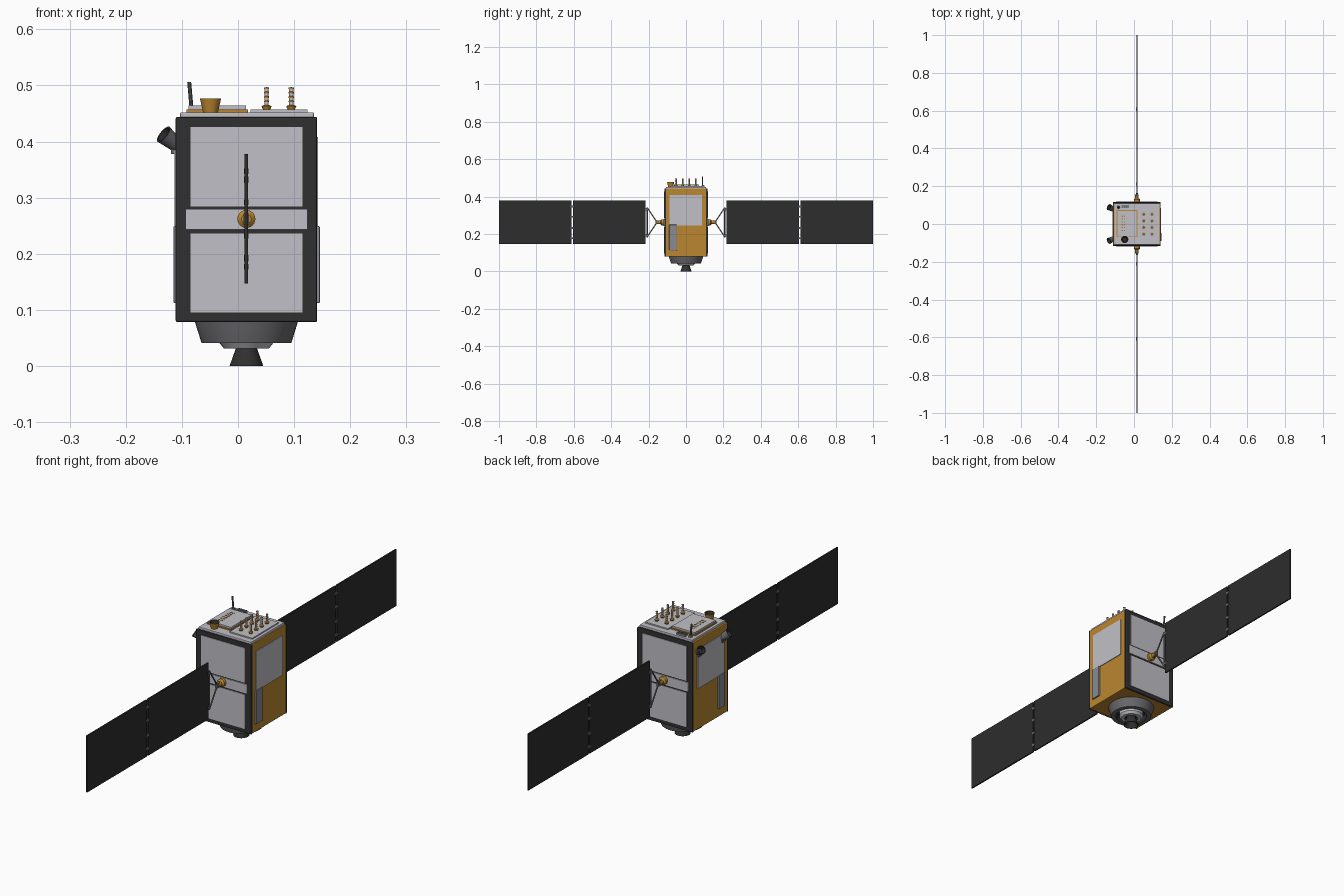
import bpy, bmesh, math
from mathutils import Vector

cube = bpy.data.objects.get("Cube")
if cube:
    bpy.data.objects.remove(cube, do_unlink=True)


def material(name, r, g, b):
    m = bpy.data.materials.new(name)
    m.use_nodes = True
    m.diffuse_color = (r, g, b, 1)
    m.node_tree.nodes["Principled BSDF"].inputs["Base Color"].default_value = (r, g, b, 1)
    return m


GOLD = material("gold foil", 0.50, 0.24, 0.03)
LIGHT = material("light grey", 0.53, 0.53, 0.57)
MID = material("mid grey", 0.25, 0.26, 0.29)
STEEL = material("steel grey", 0.14, 0.14, 0.15)
DARK = material("charcoal", 0.03, 0.03, 0.03)
SOLAR = material("solar black", 0.026, 0.026, 0.027)

CX = 0.015      # body axis
HUB_Z = 0.262   # wing axis height


def finish(name, bm, mats):
    bmesh.ops.recalc_face_normals(bm, faces=bm.faces)
    mesh = bpy.data.meshes.new(name)
    bm.to_mesh(mesh)
    bm.free()
    for m in mats:
        mesh.materials.append(m)
    ob = bpy.data.objects.new(name, mesh)
    bpy.context.collection.objects.link(ob)
    return ob


def box(name, xs, ys, zs, mat, bevel=0):
    """Box from its limits on each axis, with optional rounded edges."""
    bm = bmesh.new()
    bmesh.ops.create_cube(bm, size=1)
    lims = [sorted(xs), sorted(ys), sorted(zs)]
    for v in bm.verts:
        v.co = Vector([lo + (c + 0.5) * (hi - lo) for c, (lo, hi) in zip(v.co, lims)])
    if bevel:
        bmesh.ops.bevel(bm, geom=bm.edges[:], offset=bevel, segments=2,
                        profile=0.5, affect='EDGES')
    return finish(name, bm, [mat])


def lathe(name, profile, mats, loc, axis=(0, 0, 1), n=32):
    """Turn (radius, height) points about an axis; one material per segment."""
    bm = bmesh.new()
    rings = []
    for r, z in profile:
        if r == 0:
            rings.append([bm.verts.new((0, 0, z))] * n)
        else:
            rings.append([bm.verts.new((r * math.cos(i * math.tau / n),
                                        r * math.sin(i * math.tau / n), z)) for i in range(n)])
    slots = list(dict.fromkeys(mats))
    for k, (a, b) in enumerate(zip(rings, rings[1:])):
        for i in range(n):
            j = (i + 1) % n
            quad = list(dict.fromkeys((a[i], a[j], b[j], b[i])))
            f = bm.faces.new(quad)
            f.material_index = slots.index(mats[k % len(mats)])
    ob = finish(name, bm, slots)
    ob.location = loc
    ob.rotation_mode = 'QUATERNION'
    ob.rotation_quaternion = Vector((0, 0, 1)).rotation_difference(Vector(axis))
    bpy.ops.object.select_all(action='DESELECT')
    ob.select_set(True)
    bpy.context.view_layer.objects.active = ob
    bpy.ops.object.shade_smooth_by_angle(angle=math.radians(35))
    return ob


def rod(name, a, b, r, mat, n=10):
    d = Vector(b) - Vector(a)
    return lathe(name, [(0, 0), (r, 0), (r, d.length), (0, d.length)], [mat], a, d, n)


# Body
box("body", (-0.11, 0.14), (-0.112, 0.112), (0.079, 0.443), GOLD, 0.003)

# Framed front and back walls with radiators, and the solar wings
for s, side in ((-1, "front"), (1, "back")):
    box(side + "_frame", (-0.111, 0.141), (s * 0.107, s * 0.116), (0.078, 0.444), DARK, 0.003)
    box(side + "_upper_radiator", (-0.085, 0.115), (s * 0.114, s * 0.118), (0.284, 0.426), LIGHT)
    box(side + "_lower_radiator", (-0.085, 0.115), (s * 0.114, s * 0.118), (0.095, 0.236), LIGHT)
    box(side + "_band", (-0.094, 0.124), (s * 0.114, s * 0.12), (0.243, 0.28), LIGHT)

    # Wing drive and yoke
    lathe(side + "_wing_drive",
          [(0, 0), (0.016, 0), (0.016, 0.012), (0.009, 0.018), (0.009, 0.036), (0, 0.036)],
          [GOLD], (CX, s * 0.119, HUB_Z), (0, s, 0), 24)
    box(side + "_yoke_block", (CX - 0.005, CX + 0.005), (s * 0.145, s * 0.163),
        (HUB_Z - 0.01, HUB_Z + 0.01), STEEL)
    for t in (-1, 1):
        rod(side + "_yoke_strut", (CX, s * 0.155, HUB_Z), (CX, s * 0.207, HUB_Z + t * 0.078),
            0.003, STEEL)
        box(side + "_yoke_hinge", (CX - 0.004, CX + 0.004), (s * 0.204, s * 0.219),
            (HUB_Z + t * 0.07 - 0.006, HUB_Z + t * 0.07 + 0.006), STEEL)
    rod(side + "_yoke_bar", (CX, s * 0.207, HUB_Z - 0.08), (CX, s * 0.207, HUB_Z + 0.08),
        0.003, STEEL)

    # Solar panels joined by hinges
    for y0, y1 in ((0.216, 0.605), (0.613, 1.0)):
        box(side + "_solar_panel", (CX - 0.003, CX + 0.003), (s * y0, s * y1),
            (0.147, 0.378), SOLAR)
    for dz in (-0.085, -0.03, 0.03, 0.085):
        box(side + "_panel_hinge", (CX - 0.004, CX + 0.004), (s * 0.601, s * 0.617),
            (HUB_Z + dz - 0.005, HUB_Z + dz + 0.005), STEEL)

# Side radiators and equipment covers
box("left_radiator", (0.138, 0.143), (-0.087, 0.085), (0.246, 0.408), LIGHT)
box("left_cover", (0.138, 0.146), (-0.09, -0.048), (0.112, 0.249), MID, 0.002)
box("right_radiator", (-0.113, -0.108), (-0.087, 0.085), (0.246, 0.408), LIGHT)
box("right_cover", (-0.115, -0.108), (-0.09, -0.048), (0.112, 0.249), MID, 0.002)

# Star trackers on the right wall
for s in (-1, 1):
    d = Vector((-0.72, s * 0.36, 0.58)).normalized()
    base = Vector((-0.108, s * 0.077, 0.393))
    lathe("star_tracker",
          [(0, 0), (0.013, 0), (0.017, 0.034), (0.014, 0.034), (0.011, 0.014), (0, 0.014)],
          [STEEL, STEEL, DARK, DARK, DARK], base, d, 24)
    box("tracker_bracket", (-0.119, -0.108), (s * 0.067, s * 0.087), (0.378, 0.402), STEEL)

# Roof deck and its raised plates
box("roof_deck", (-0.103, 0.135), (-0.108, 0.108), (0.441, 0.452), LIGHT, 0.002)
box("antenna_plate", (0.022, 0.124), (-0.085, 0.085), (0.451, 0.457), LIGHT)
box("foil_skirt", (-0.092, 0.018), (-0.069, 0.073), (0.451, 0.457), GOLD)
box("equipment_lid", (-0.088, 0.014), (-0.065, 0.069), (0.456, 0.464), LIGHT)
for i in range(6):
    for x in (-0.062, -0.05):
        y = -0.034 + i * 0.015
        box("lid_mark", (x - 0.003, x + 0.003), (y - 0.003, y + 0.003), (0.463, 0.4655), GOLD)

# Ribbed helical antennas in two rows
for x in (0.051, 0.095):
    for i in range(4):
        profile = [(0, 0), (0.006, 0), (0.009, 0.007), (0.0045, 0.009)]
        mats = [GOLD, GOLD, GOLD]
        for k in range(4):
            z = 0.009 + k * 0.008
            profile += [(0.0038, z), (0.0038, z + 0.005), (0.0046, z + 0.005), (0.0046, z + 0.007)]
            mats += [GOLD, LIGHT, GOLD, GOLD]
        profile += [(0, 0.041)]
        mats += [LIGHT]
        lathe("helix_antenna", profile, mats, (x, -0.053 + i * 0.035, 0.456), n=14)

# Horn, whip antenna and connector block
lathe("horn_antenna",
      [(0, 0), (0.013, 0), (0.019, 0.026), (0.017, 0.026), (0.011, 0.006), (0, 0.006)],
      [GOLD, GOLD, GOLD, DARK, DARK], (-0.049, -0.082, 0.451))
rod("whip_antenna", (-0.082, 0.088, 0.45), (-0.087, 0.088, 0.506), 0.0035, STEEL)
lathe("whip_base", [(0, 0), (0.008, 0), (0.006, 0.008), (0, 0.008)], [STEEL],
      (-0.082, 0.088, 0.451), n=16)
box("connector_block", (-0.066, -0.026), (0.084, 0.1), (0.451, 0.459), MID)
for i in range(4):
    x = -0.061 + i * 0.01
    box("connector_slot", (x - 0.003, x + 0.003), (0.087, 0.097), (0.458, 0.461), STEEL)

# Launch adapter ring with a dark hollow, and the engine
lathe("launch_adapter",
      [(0, 0.081), (0.092, 0.081), (0.091, 0.076), (0.08, 0.041), (0.062, 0.041),
       (0.062, 0.066), (0, 0.066)],
      [STEEL, STEEL, STEEL, STEEL, DARK, DARK], (CX, 0, 0), n=48)
lathe("engine_mount",
      [(0, 0.067), (0.048, 0.067), (0.048, 0.041), (0.04, 0.031), (0.026, 0.031),
       (0.024, 0.04), (0, 0.04)],
      [LIGHT, LIGHT, LIGHT, LIGHT, DARK, DARK], (CX, 0, 0))
lathe("engine_nozzle",
      [(0, 0.042), (0.016, 0.042), (0.019, 0.031), (0.03, 0), (0.027, 0), (0.012, 0.032),
       (0, 0.032)],
      [DARK], (CX, 0, 0))
